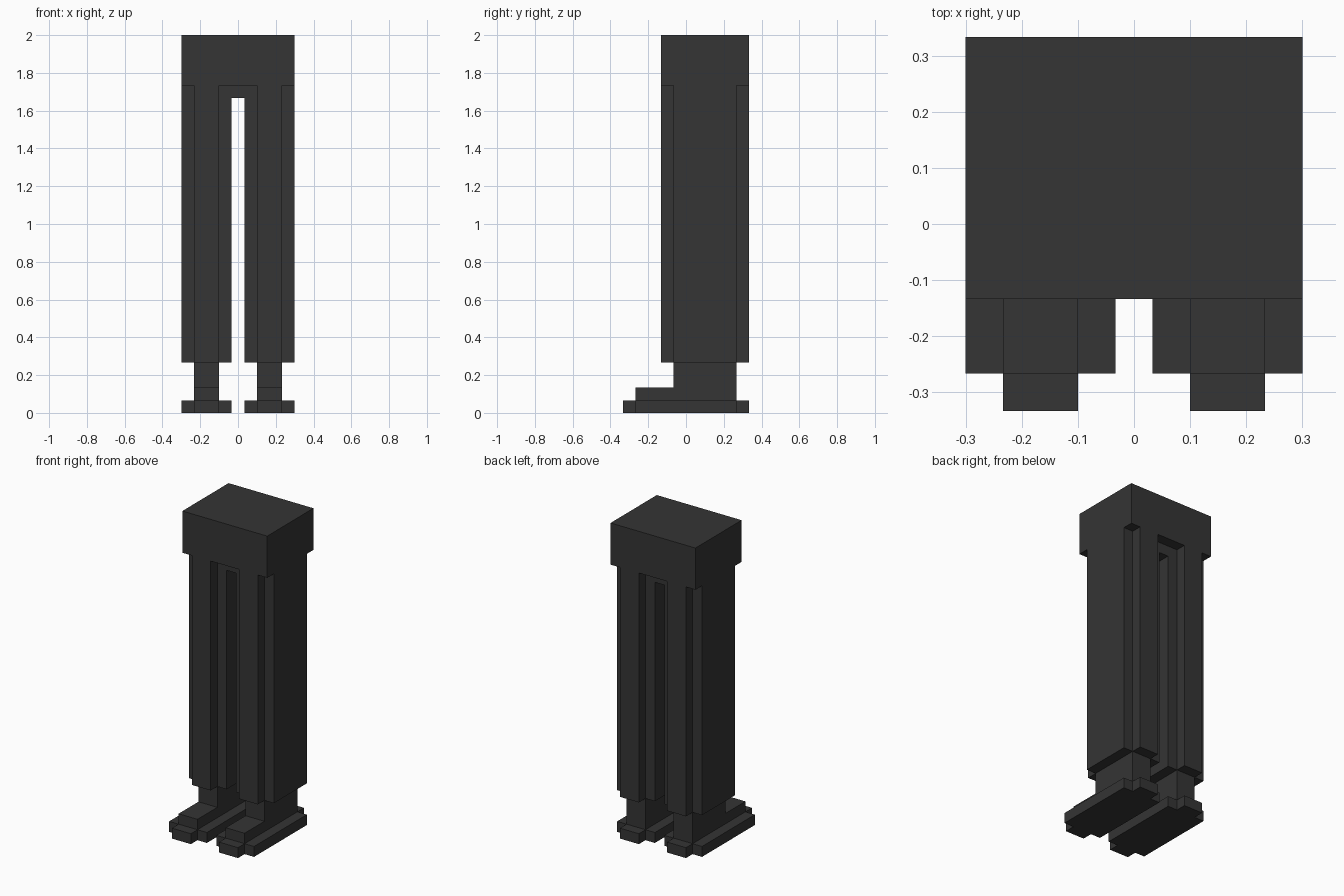
import bpy
import bmesh

if "Cube" in bpy.data.objects:
    bpy.data.objects.remove(bpy.data.objects["Cube"])

U = 2 / 30  # one block unit

grey = bpy.data.materials.new("charcoal grey")
grey.diffuse_color = (0.035, 0.035, 0.035, 1)
grey.use_nodes = True
grey.node_tree.nodes["Principled BSDF"].inputs["Base Color"].default_value = grey.diffuse_color


def prism(name, outline, z0, z1, mirror=False):
    """Extrude a flat outline (block units) from z0 to z1."""
    bm = bmesh.new()
    base = bm.faces.new([bm.verts.new((x * U, y * U, z0 * U)) for x, y in outline])
    top = bmesh.ops.extrude_face_region(bm, geom=[base], use_keep_orig=True)
    for v in (g for g in top["geom"] if isinstance(g, bmesh.types.BMVert)):
        v.co.z = z1 * U
    bmesh.ops.recalc_face_normals(bm, faces=bm.faces)
    mesh = bpy.data.meshes.new(name)
    bm.to_mesh(mesh)
    bm.free()
    mesh.materials.append(grey)
    obj = bpy.data.objects.new(name, mesh)
    bpy.context.collection.objects.link(obj)
    if mirror:
        obj.modifiers.new("mirror", "MIRROR")
    return obj


def rect(x0, x1, y0, y1):
    return [(x0, y0), (x1, y0), (x1, y1), (x0, y1)]


def notched(x0, x1, y0, y1):
    """Rectangle with a one-block notch in each corner."""
    return [(x0 + 1, y0), (x1 - 1, y0), (x1 - 1, y0 + 1), (x1, y0 + 1),
            (x1, y1 - 1), (x1 - 1, y1 - 1), (x1 - 1, y1), (x0 + 1, y1),
            (x0 + 1, y1 - 1), (x0, y1 - 1), (x0, y0 + 1), (x0 + 1, y0 + 1)]


# Waist block and the crotch bridge between the legs
prism("waist", rect(-4.5, 4.5, -2, 5), 26, 30)
prism("crotch", rect(-0.5, 0.5, -1, 4), 25, 26)

# Legs, ankles and shoes, mirrored to both sides
prism("trouser_leg", notched(0.5, 4.5, -2, 5), 4, 26, True)
prism("ankle", rect(1.5, 3.5, -1, 4), 2, 4, True)
prism("shoe_upper", rect(1.5, 3.5, -4, 4), 1, 2, True)
prism("shoe_sole", notched(0.5, 4.5, -5, 5), 0, 1, True)
